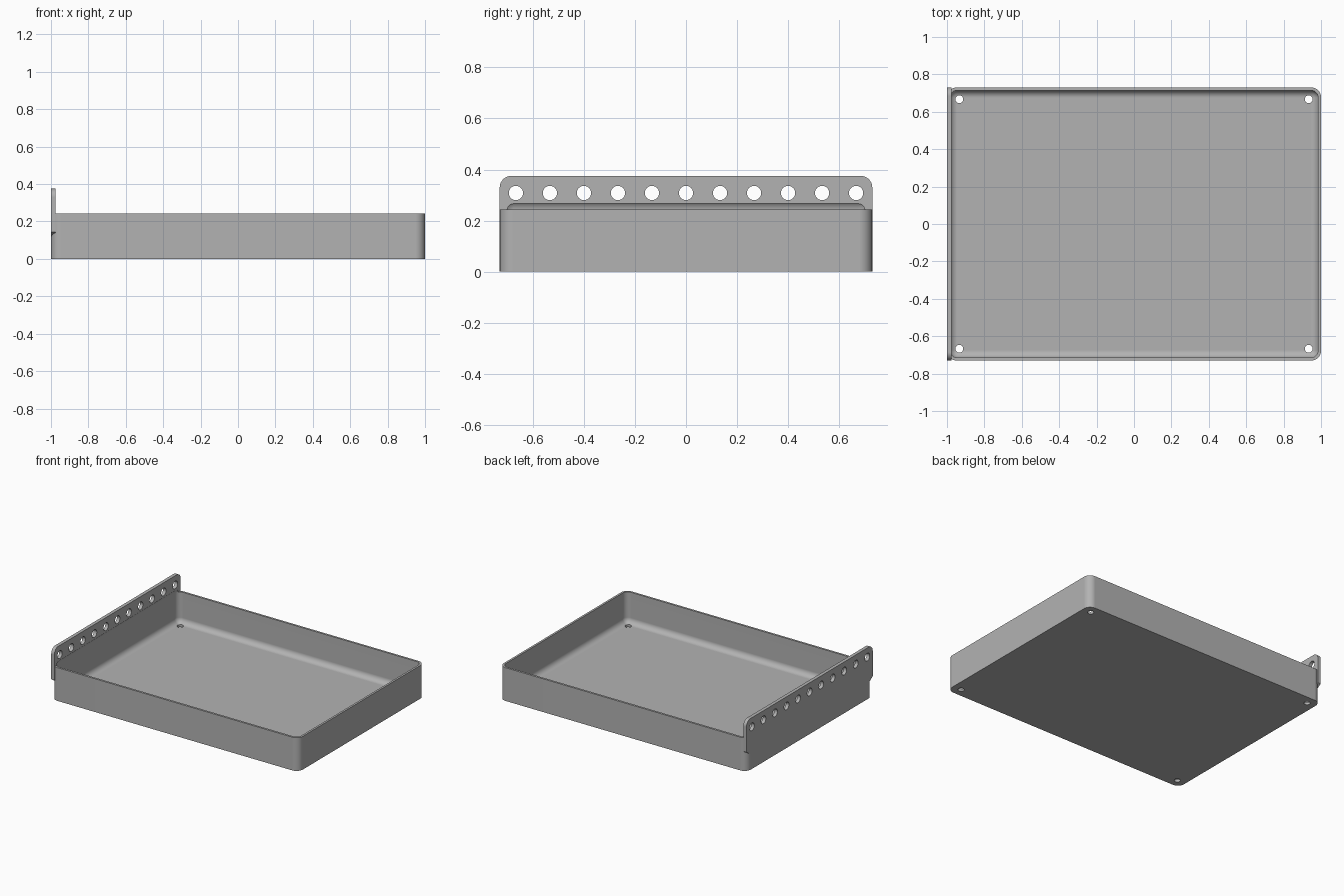
import bpy, bmesh, math
from mathutils import Matrix, Vector

if "Cube" in bpy.data.objects:
    bpy.data.objects.remove(bpy.data.objects["Cube"], do_unlink=True)

HALF_X, HALF_Y, RIM = 1.0, 0.73, 0.243      # tray size
WALL, FLOOR = 0.015, 0.017
PLATE_T, PLATE_TOP = 0.025, 0.375           # mounting plate

grey = bpy.data.materials.new("plain grey")
grey.use_nodes = True
COLOUR = (0.45, 0.45, 0.45, 1)
grey.diffuse_color = COLOUR
grey.node_tree.nodes["Principled BSDF"].inputs["Base Color"].default_value = COLOUR


def finish(name, bm):
    bmesh.ops.recalc_face_normals(bm, faces=bm.faces)
    mesh = bpy.data.meshes.new(name)
    bm.to_mesh(mesh)
    bm.free()
    mesh.materials.append(grey)
    obj = bpy.data.objects.new(name, mesh)
    bpy.context.collection.objects.link(obj)
    return obj


def box(name, low, high, radius, pick):
    """Box whose picked edges are rounded."""
    bm = bmesh.new()
    bmesh.ops.create_cube(bm, size=1)
    low, high = Vector(low), Vector(high)
    bmesh.ops.scale(bm, vec=high - low, verts=bm.verts)
    bmesh.ops.translate(bm, vec=(low + high) / 2, verts=bm.verts)
    bmesh.ops.bevel(bm, geom=[e for e in bm.edges if pick(e)], offset=radius,
                    segments=8, profile=0.5, affect='EDGES')
    return finish(name, bm)


def upright(edge):
    a, b = edge.verts
    return abs(a.co.z - b.co.z) > 0.01


def pins(name, places, radius, length, turn):
    """A set of cylinders used to drill holes."""
    bm = bmesh.new()
    for place in places:
        bmesh.ops.create_cone(bm, cap_ends=True, segments=32, radius1=radius,
                              radius2=radius, depth=length,
                              matrix=Matrix.Translation(place) @ turn)
    return finish(name, bm)


def combine(target, tool, operation):
    mod = target.modifiers.new(operation.lower(), 'BOOLEAN')
    mod.operation, mod.object, mod.solver = operation, tool, 'EXACT'
    tool.hide_render = True
    bpy.context.view_layer.objects.active = target
    bpy.ops.object.modifier_apply(modifier=mod.name)
    bpy.data.objects.remove(tool, do_unlink=True)


# Tray body with rounded upright corners
tray = box("tray", (-HALF_X, -HALF_Y, 0), (HALF_X, HALF_Y, RIM), 0.052, upright)

# Mounting plate: rounded top corners, sloped lower corners
r = 0.045
half = [(0.6, 0.06), (HALF_Y, 0.145)]
for i in range(9):
    a = math.radians(90 * i / 8)
    half.append((HALF_Y - r + r * math.cos(a), PLATE_TOP - r + r * math.sin(a)))
outline = half + [(-y, z) for y, z in reversed(half)]
bm = bmesh.new()
face = bm.faces.new([bm.verts.new((-HALF_X, y, z)) for y, z in outline])
side = bmesh.ops.extrude_face_region(bm, geom=[face])
bmesh.ops.translate(bm, vec=(PLATE_T, 0, 0),
                    verts=[v for v in side["geom"] if isinstance(v, bmesh.types.BMVert)])
combine(tray, finish("mounting_plate", bm), 'UNION')

# Hollow with filleted floor; its rounded top leaves a shallow recess in the plate
hollow = box("hollow", (WALL - HALF_X, WALL - HALF_Y, FLOOR),
             (HALF_X - WALL, HALF_Y - WALL, RIM + 0.037), 0.04, lambda e: True)
combine(tray, hollow, 'DIFFERENCE')

# Row of plate holes and the four floor holes
row = [(-HALF_X, (i - 5) * 0.1333, 0.308) for i in range(11)]
combine(tray, pins("plate_holes", row, 0.028, 0.2, Matrix.Rotation(math.pi / 2, 4, 'Y')),
        'DIFFERENCE')
corners = [(x, y, 0) for x in (-0.934, 0.934) for y in (-0.667, 0.667)]
combine(tray, pins("floor_holes", corners, 0.021, 0.2, Matrix.Identity(4)), 'DIFFERENCE')

# Smooth fillets, crisp edges
bpy.ops.object.select_all(action='DESELECT')
tray.select_set(True)
bpy.context.view_layer.objects.active = tray
bpy.ops.object.shade_smooth_by_angle(angle=math.radians(30))
weighted = tray.modifiers.new("even shading", 'WEIGHTED_NORMAL')
weighted.keep_sharp = True
